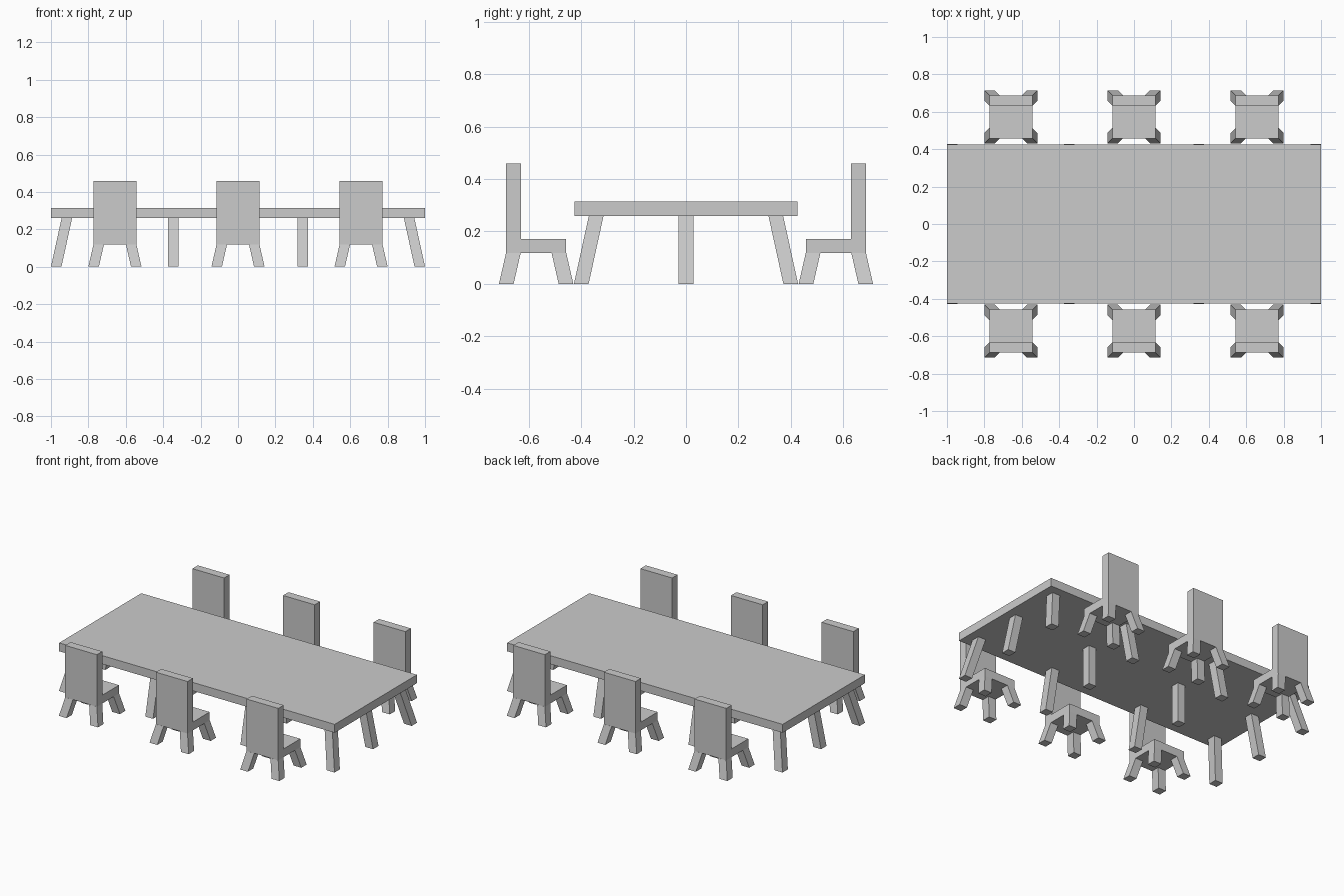
import bpy, bmesh
from mathutils import Vector

if "Cube" in bpy.data.objects:
    bpy.data.objects.remove(bpy.data.objects["Cube"])


def make_object(name, bm):
    bmesh.ops.recalc_face_normals(bm, faces=bm.faces)
    mesh = bpy.data.meshes.new(name)
    bm.to_mesh(mesh)
    bm.free()
    obj = bpy.data.objects.new(name, mesh)
    bpy.context.collection.objects.link(obj)
    return obj


def prism(name, profile, offset):
    """Extrude a closed 3D profile along an offset (may be slanted)."""
    bm = bmesh.new()
    face = bm.faces.new([bm.verts.new(p) for p in profile])
    new = bmesh.ops.extrude_face_region(bm, geom=[face], use_keep_orig=True)["geom"]
    verts = [g for g in new if isinstance(g, bmesh.types.BMVert)]
    bmesh.ops.translate(bm, verts=verts, vec=Vector(offset))
    return make_object(name, bm)


def rect(x, y, hx, hy, z):
    return [(x - hx, y - hy, z), (x + hx, y - hy, z),
            (x + hx, y + hy, z), (x - hx, y + hy, z)]


LEG = 0.028  # half thickness of every leg

# Table top
prism("table_top", rect(0, 0, 1.0, 0.426, 0.26), (0, 0, 0.055))

# Table legs: 4 x 3 grid, the outer ones splayed outwards
for x, dx in ((-0.972, 0.057), (-0.345, 0), (0.345, 0), (0.972, -0.057)):
    for y, dy in ((-0.4, 0.057), (0, 0), (0.4, -0.057)):
        prism("table_leg", rect(x, y, LEG, LEG, 0), (dx, dy, 0.26))


def chair(cx, side):
    # Seat and backrest as one L-shaped profile
    outline = [(0.458, 0.118), (0.687, 0.118), (0.687, 0.459),
               (0.631, 0.459), (0.631, 0.172), (0.458, 0.172)]
    prism("chair_seat_and_back",
          [(cx - 0.115, side * y, z) for y, z in outline], (0.23, 0, 0))
    # Splayed chair legs
    cy = side * 0.5725
    for sx in (-1, 1):
        for sy in (-1, 1):
            prism("chair_leg",
                  rect(cx + sx * 0.114, cy + sy * 0.114, LEG, LEG, 0),
                  (-sx * 0.027, -sy * 0.027, 0.118))


# Three chairs along each long side
for cx in (-0.658, 0, 0.658):
    for side in (-1, 1):
        chair(cx, side)
